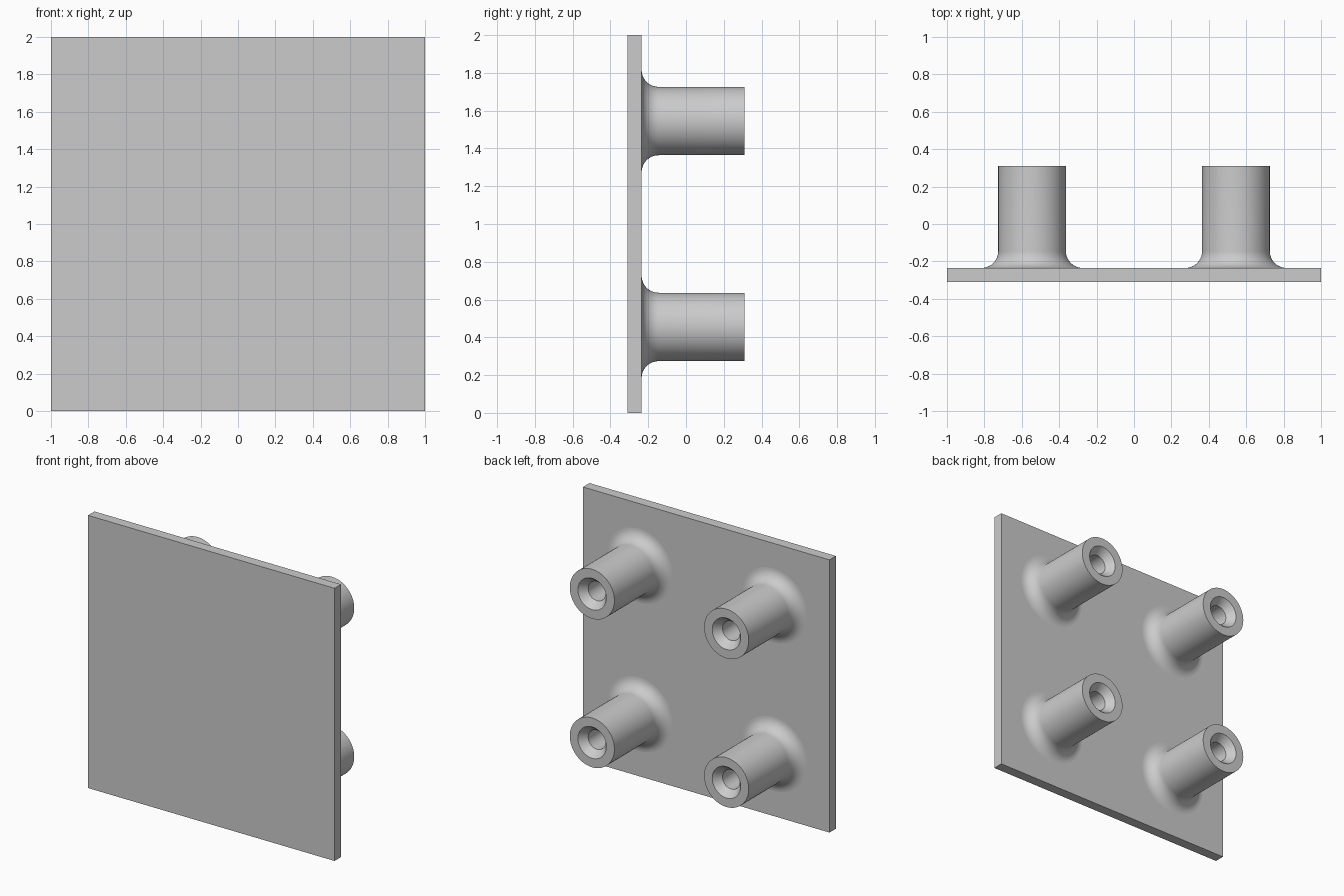
import bpy
import bmesh
from math import cos, sin, pi, radians
from mathutils import Matrix, Vector

cube = bpy.data.objects.get("Cube")
if cube:
    bpy.data.objects.remove(cube, do_unlink=True)

grey = bpy.data.materials.new("light grey")
grey.use_nodes = True
colour = (0.6, 0.6, 0.6, 1)
grey.diffuse_color = colour
grey.node_tree.nodes["Principled BSDF"].inputs["Base Color"].default_value = colour

FRONT, FACE, TIP = -0.31, -0.235, 0.31   # plate front, plate back, post ends
POST_R, FILLET = 0.181, 0.09
SPACING = 0.545
STEPS, SIDES = 10, 64


def add_object(name, bm):
    mesh = bpy.data.meshes.new(name)
    bm.to_mesh(mesh)
    bm.free()
    mesh.materials.append(grey)
    obj = bpy.data.objects.new(name, mesh)
    bpy.context.collection.objects.link(obj)
    return obj


# Square plate
bm = bmesh.new()
bmesh.ops.create_cube(bm, size=1)
bmesh.ops.scale(bm, vec=(2, FACE - FRONT, 2), verts=bm.verts)
bmesh.ops.translate(bm, vec=(0, (FRONT + FACE) / 2, 1), verts=bm.verts)
add_object("plate", bm)

# Post profile (radius, y): flared foot, wall, rim, countersink, blind bore
profile = []
for i in range(STEPS + 1):
    a = pi / 2 * i / STEPS
    profile.append((POST_R + FILLET * (1 - sin(a)), FACE + FILLET * (1 - cos(a))))
profile += [(POST_R, TIP), (0.115, TIP), (0.07, TIP - 0.055),
            (0.07, FACE + 0.02), (0, FACE + 0.02)]


def add_post(name, x, z):
    bm = bmesh.new()
    verts = [bm.verts.new((r, y, 0)) for r, y in profile]
    edges = [bm.edges.new(pair) for pair in zip(verts, verts[1:])]
    bmesh.ops.spin(bm, geom=verts + edges, cent=(0, 0, 0), axis=(0, 1, 0),
                   angle=2 * pi, steps=SIDES, use_duplicate=False)
    bmesh.ops.remove_doubles(bm, verts=bm.verts, dist=0.0001)
    bmesh.ops.recalc_face_normals(bm, faces=bm.faces)
    # The rim must face outwards, away from the plate
    rim = max(bm.faces, key=lambda f: f.calc_center_median().y)
    if rim.normal.dot(Vector((0, 1, 0))) < 0:
        bmesh.ops.reverse_faces(bm, faces=bm.faces)
    bm.transform(Matrix.Translation((x, 0, z)))
    obj = add_object(name, bm)
    bpy.ops.object.select_all(action="DESELECT")
    obj.select_set(True)
    bpy.context.view_layer.objects.active = obj
    bpy.ops.object.shade_smooth_by_angle(angle=radians(30))


# Four mounting posts
for side, sx in (("left", 1), ("right", -1)):
    for level, sz in (("upper", 1), ("lower", -1)):
        add_post(f"{level}_{side}_post", sx * SPACING, 1 + sz * SPACING)
